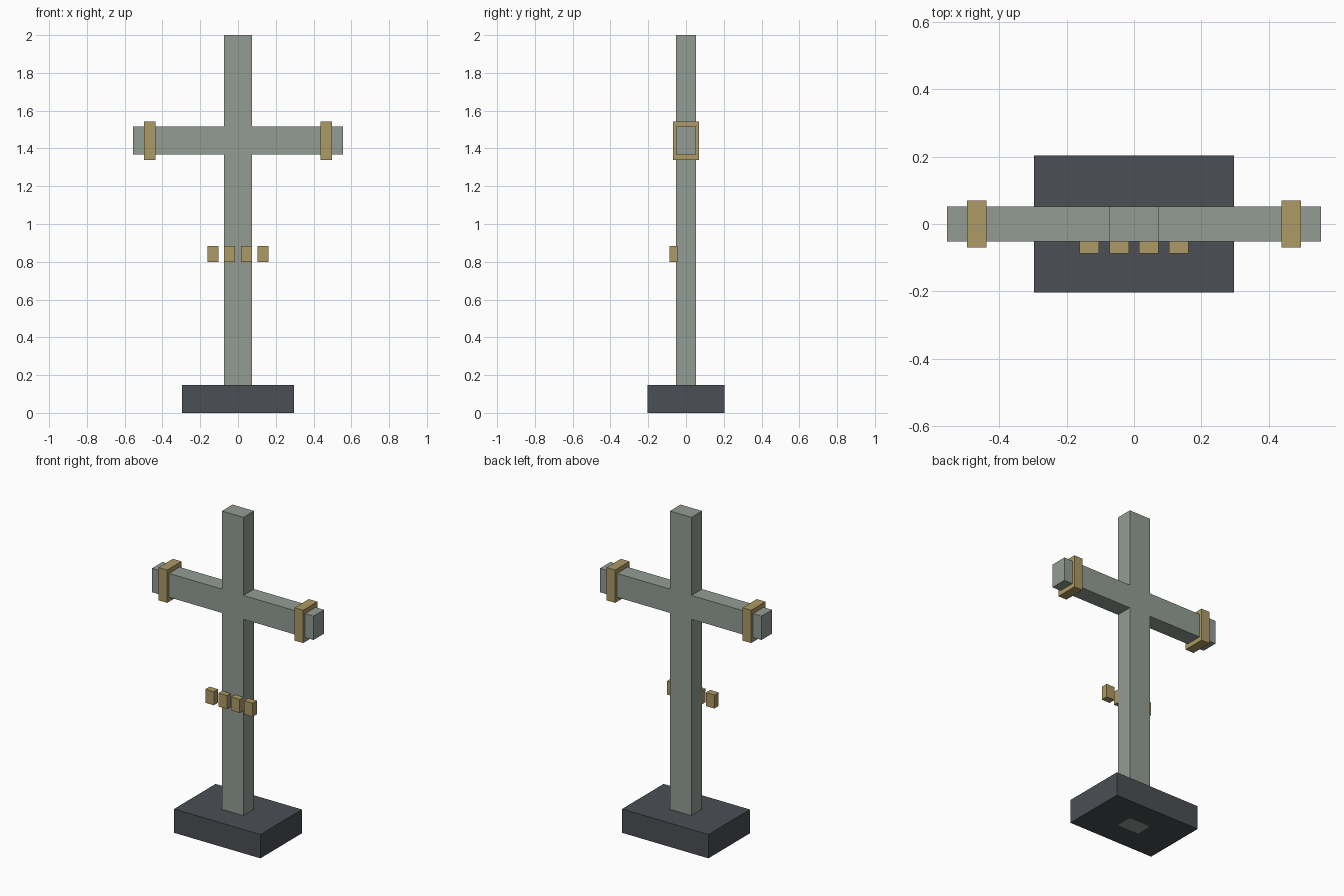
import bpy, bmesh
from mathutils import Vector

if "Cube" in bpy.data.objects:
    bpy.data.objects.remove(bpy.data.objects["Cube"])


def material(name, rgb):
    m = bpy.data.materials.new(name)
    m.diffuse_color = (*rgb, 1.0)
    m.use_nodes = True
    m.node_tree.nodes["Principled BSDF"].inputs["Base Color"].default_value = m.diffuse_color
    return m


STONE = material("grey_green_stone", (0.29, 0.335, 0.295))
SLATE = material("dark_slate", (0.070, 0.077, 0.088))
BRASS = material("dull_brass", (0.42, 0.32, 0.13))


def add_object(name, bm, mat):
    bmesh.ops.recalc_face_normals(bm, faces=bm.faces)
    mesh = bpy.data.meshes.new(name)
    bm.to_mesh(mesh)
    bm.free()
    mesh.materials.append(mat)
    obj = bpy.data.objects.new(name, mesh)
    bpy.context.collection.objects.link(obj)
    return obj


def box(name, center, size, mat):
    bm = bmesh.new()
    bmesh.ops.create_cube(bm, size=1.0)
    bmesh.ops.scale(bm, vec=Vector(size), verts=bm.verts)
    bmesh.ops.translate(bm, vec=Vector(center), verts=bm.verts)
    return add_object(name, bm, mat)


# Post and crossbeam: one cross outline extruded front to back
W, ARM, DEPTH = 0.074, 0.555, 0.052
LOW, HIGH, TOP = 1.367, 1.515, 2.0
half = [(W, 0), (W, LOW), (ARM, LOW), (ARM, HIGH), (W, HIGH), (W, TOP)]
outline = half + [(-x, z) for x, z in reversed(half)]
bm = bmesh.new()
face = bm.faces.new([bm.verts.new((x, -DEPTH, z)) for x, z in outline])
ext = bmesh.ops.extrude_face_region(bm, geom=[face], use_keep_orig=True)
bmesh.ops.translate(bm, vec=(0, 2 * DEPTH, 0),
                    verts=[g for g in ext["geom"] if isinstance(g, bmesh.types.BMVert)])
add_object("post_and_crossbeam", bm, STONE)

# Plinth, with the foot of the post showing underneath
box("plinth", (0, 0, 0.074), (0.593, 0.407, 0.148), SLATE)
box("post_foot", (0, 0, 0.001), (2 * W, 2 * DEPTH, 0.003), STONE).location.z = 0.0005

# Bands around the crossbeam ends
for side, sx in (("left", -1), ("right", 1)):
    box(f"{side}_band", (sx * 0.467, 0, 1.441), (0.059, 0.14, 0.204), BRASS)

# Row of four small blocks on the front of the post
for i in range(4):
    box(f"front_block_{i + 1}", ((i - 1.5) * 0.089, -0.067, 0.841),
        (0.058, 0.042, 0.084), BRASS)
